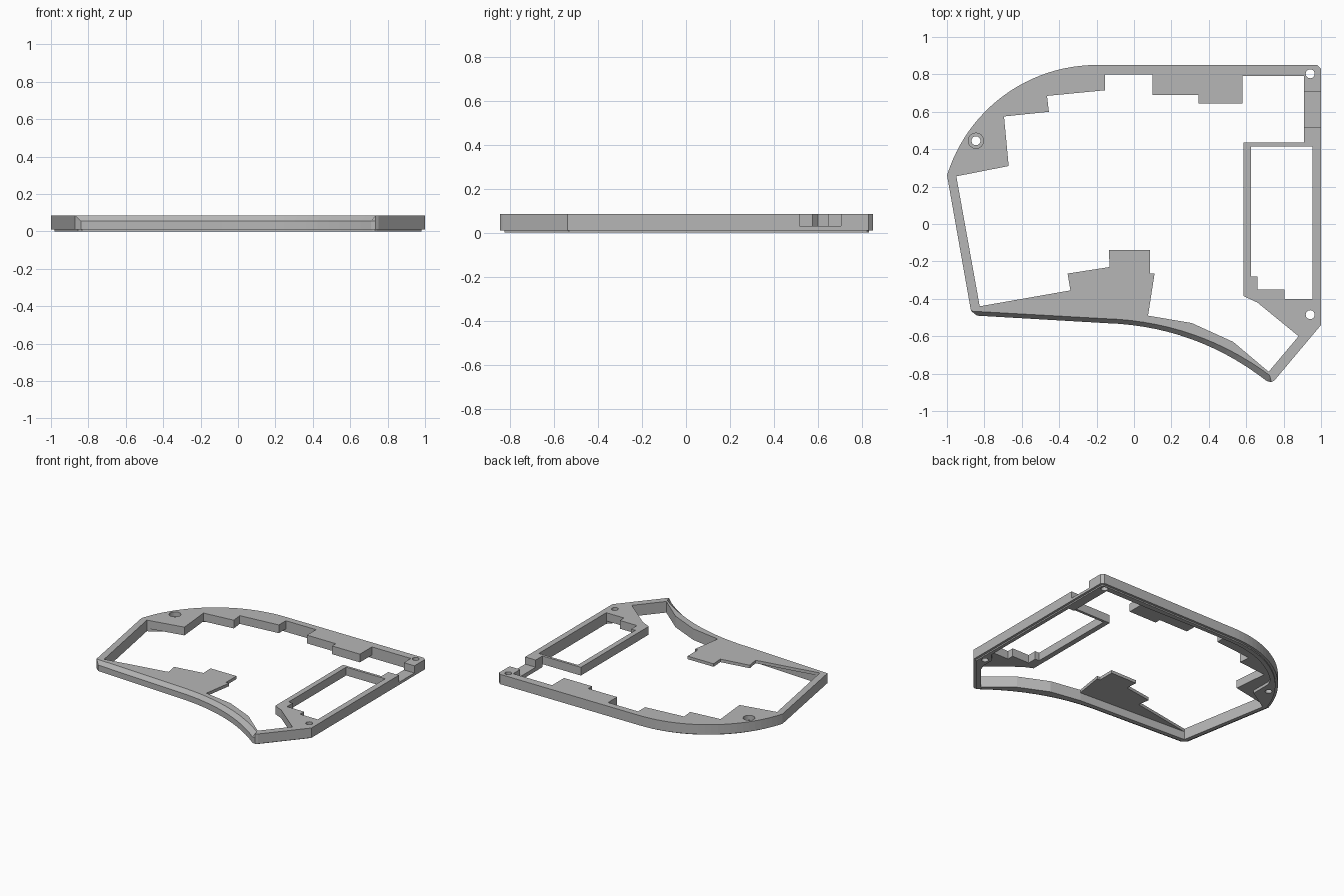
import bpy, bmesh, math
from mathutils import Vector

if "Cube" in bpy.data.objects:
    bpy.data.objects.remove(bpy.data.objects["Cube"])

TOP, BASE, LEDGE = 0.085, 0.01, 0.022

grey = bpy.data.materials.new("plain grey")
grey.use_nodes = True
grey.diffuse_color = (0.47, 0.47, 0.47, 1)
grey.node_tree.nodes["Principled BSDF"].inputs["Base Color"].default_value = grey.diffuse_color


def arc(radius, start, end, steps):
    """Points on the rounded back left corner, angles in degrees."""
    angles = [math.radians(start + (end - start) * i / steps) for i in range(steps + 1)]
    return [(-0.2 + radius * math.cos(a), 0.013 + radius * math.sin(a)) for a in angles]


def curve(a, b, c, steps):
    """Quadratic curve from a to c, pulled towards b."""
    pts = []
    for i in range(steps + 1):
        t = i / steps
        p = Vector(a) * (1 - t) ** 2 + Vector(b) * 2 * t * (1 - t) + Vector(c) * t * t
        pts.append(tuple(p))
    return pts


def inset(loop, d):
    """Move a counter-clockwise loop inwards by d."""
    out = []
    for i, p in enumerate(loop):
        p = Vector(p)
        a = (p - Vector(loop[i - 1])).normalized()
        b = (Vector(loop[(i + 1) % len(loop)]) - p).normalized()
        n = Vector((-a.y - b.y, a.x + b.x)).normalized()
        out.append(tuple(p + n * d / max(0.4, n.dot(Vector((-a.y, a.x))))))
    return out


def prism(name, loops, levels):
    """Flat outline, with optional openings, extruded through the given heights."""
    bm = bmesh.new()
    for loop in loops:
        vs = [bm.verts.new((x, y, levels[0])) for x, y in loop]
        for i, v in enumerate(vs):
            bm.edges.new((vs[i - 1], v))
    bmesh.ops.triangle_fill(bm, use_beauty=True, edges=bm.edges[:], normal=(0, 0, 1))
    caps = bm.faces[:]
    for n, z in enumerate(levels[1:]):
        geom = bmesh.ops.extrude_face_region(bm, geom=caps, use_keep_orig=(n == 0))["geom"]
        caps = [g for g in geom if isinstance(g, bmesh.types.BMFace)]
        for v in {v for f in caps for v in f.verts}:
            v.co.z = z
    bmesh.ops.recalc_face_normals(bm, faces=bm.faces[:])
    mesh = bpy.data.meshes.new(name)
    bm.to_mesh(mesh)
    bm.free()
    mesh.materials.append(grey)
    ob = bpy.data.objects.new(name, mesh)
    bpy.context.collection.objects.link(ob)
    return ob


def circle(x, y, r, n=24):
    return [(x + r * math.cos(math.tau * i / n), y + r * math.sin(math.tau * i / n))
            for i in range(n)]


def cut(ob, cutter):
    mod = ob.modifiers.new("cut", "BOOLEAN")
    mod.operation, mod.solver, mod.object = "DIFFERENCE", "EXACT", cutter
    bpy.context.view_layer.objects.active = ob
    bpy.ops.object.modifier_apply(modifier=mod.name)


# Outer outline, counter-clockwise from the front left corner
front = [(-0.84, -0.49)] + curve((-0.15, -0.53), (0.33, -0.545), (0.71, -0.84), 14)
outline = ([(-0.872, -0.463)] + front
           + [(0.735, -0.846), (0.752, -0.835), (1, -0.54), (1, 0.83), (0.98, 0.85)]
           + arc(0.837, 90, 162.8, 24))

# Opening of the full-height rim, widened around the screw holes
corner = arc(0.787, 90, 135, 12) + [(-0.78, 0.52), (-0.78, 0.36)]
chin = [(0.88, -0.6), (0.9, -0.55), (0.9, -0.46), (0.955, -0.4)]
opening = ([(-0.95, 0.255), (-0.825, -0.44), (0.075, -0.49), (0.31, -0.53), (0.53, -0.63),
            (0.72, -0.79)] + chin
           + [(0.955, 0.435), (0.91, 0.435), (0.91, 0.79), (0.58, 0.79), (0.1, 0.8)]
           + corner)

# Rim with a sloping front top edge
rim = prism("outer_rim", [outline, opening], [BASE, 0.055, TOP])
for v in rim.data.vertices:
    if v.co.z > 0.08 and any((v.co.xy - Vector(p)).length < 1e-4 for p in front):
        v.co.x *= 1.035
        v.co.y += 0.024

# Thin stepped-in lip underneath
lip = prism("bottom_lip", [inset(outline, 0.018), opening], [0, BASE])

# Screw holes, countersink and side port
for x, y in [(-0.845, 0.445), (0.942, 0.803), (0.942, -0.485)]:
    cutter = prism("hole_cutter", [circle(x, y, 0.024)], [-0.1, 0.2])
    cut(rim, cutter)
    cut(lip, cutter)
    bpy.data.objects.remove(cutter)
for loop, floor in [(circle(-0.845, 0.445, 0.041), 0.05),
                    ([(0.85, 0.517), (1.1, 0.517), (1.1, 0.705), (0.85, 0.705)], 0.03)]:
    cutter = prism("pocket_cutter", [loop], [floor, 0.2])
    cut(rim, cutter)
    bpy.data.objects.remove(cutter)

# Stepped ledges along the back
prism("back_left_ledge", [[(-0.95, 0.255), (-0.67, 0.31), (-0.695, 0.575), (-0.455, 0.6),
                           (-0.465, 0.685), (-0.155, 0.715), (-0.155, 0.8)] + corner],
      [LEDGE, TOP])
prism("back_right_ledge", [[(0.1, 0.8), (0.1, 0.69), (0.345, 0.69), (0.345, 0.645),
                            (0.58, 0.645), (0.58, 0.79)]], [LEDGE, TOP])

# Thin plate at the front
prism("front_plate", [[(-0.825, -0.44), (0.075, -0.49), (0.11, -0.265), (0.085, -0.265),
                       (0.085, -0.14), (-0.135, -0.14), (-0.13, -0.23), (-0.355, -0.265),
                       (-0.34, -0.355)]], [0.062, TOP])

# Frame around the side window
prism("window_frame", [[(0.955, 0.435), (0.585, 0.435), (0.585, -0.385), (0.66, -0.42)] + chin
                       + [(0.805, -0.4), (0.805, -0.35), (0.66, -0.35), (0.66, -0.28),
                          (0.625, -0.28), (0.625, 0.415), (0.955, 0.415)]], [LEDGE, TOP])
